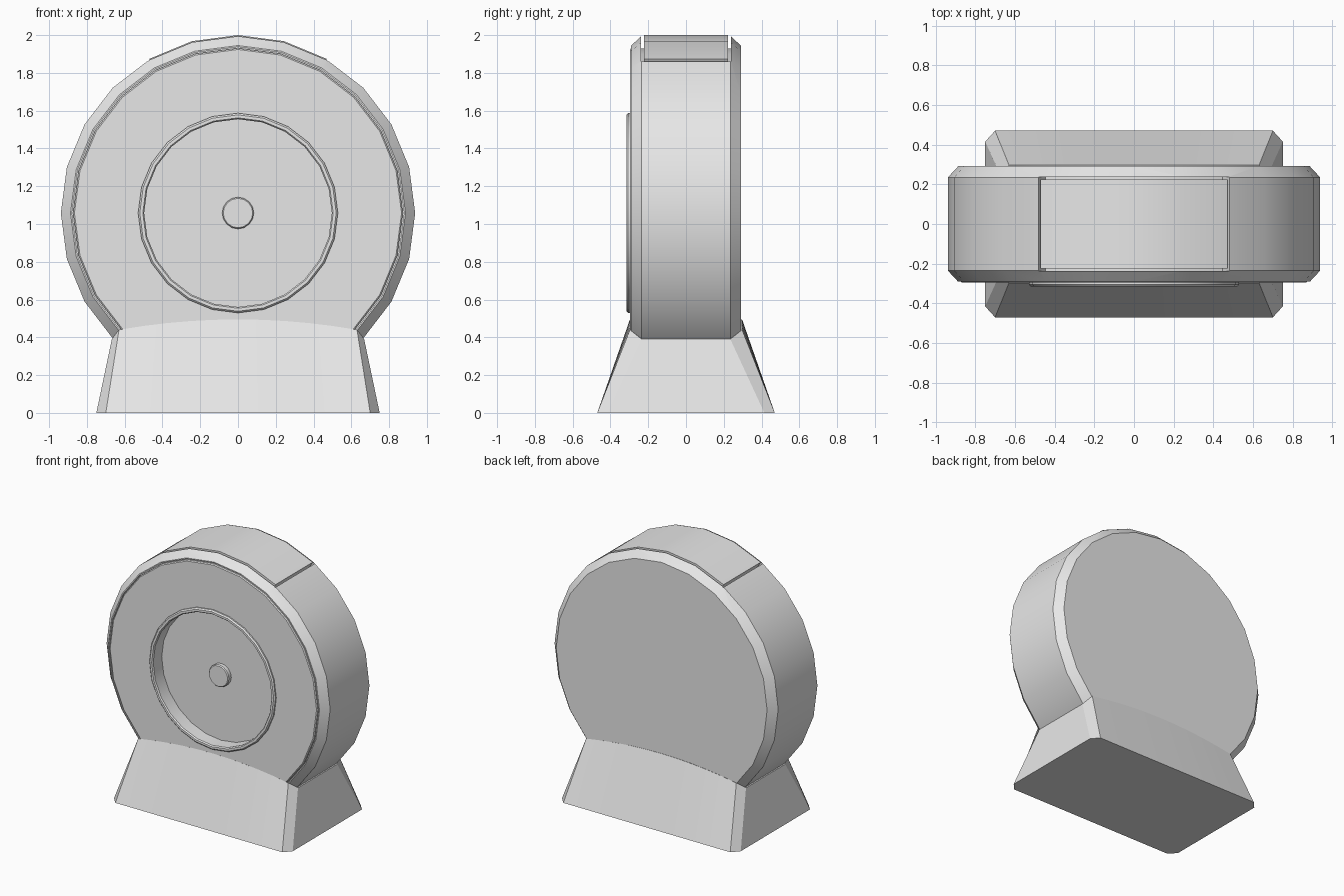
import bpy, bmesh, math

if "Cube" in bpy.data.objects:
    bpy.data.objects.remove(bpy.data.objects["Cube"], do_unlink=True)

CZ = 1.058      # height of the drum axis
SIDES = 24

grey = bpy.data.materials.new("light_grey")
grey.diffuse_color = (0.8, 0.8, 0.8, 1)
grey.use_nodes = True
grey.node_tree.nodes["Principled BSDF"].inputs["Base Color"].default_value = (0.8, 0.8, 0.8, 1)


def finish(name, bm):
    bmesh.ops.remove_doubles(bm, verts=bm.verts, dist=1e-5)
    bmesh.ops.recalc_face_normals(bm, faces=bm.faces)
    mesh = bpy.data.meshes.new(name)
    bm.to_mesh(mesh)
    bm.free()
    ob = bpy.data.objects.new(name, mesh)
    bpy.context.collection.objects.link(ob)
    mesh.materials.append(grey)
    return ob


def select(ob):
    bpy.ops.object.select_all(action='DESELECT')
    ob.select_set(True)
    bpy.context.view_layer.objects.active = ob


def smooth(ob):
    select(ob)
    bpy.ops.object.shade_smooth_by_angle(angle=math.radians(25))


def lathe(name, profile, closed=False, sides=SIDES):
    """Spin (radius, y) points round the drum axis; zero-radius ends become caps."""
    bm = bmesh.new()
    rings = []
    for r, y in profile:
        if r == 0:
            continue
        rings.append([bm.verts.new((r * math.cos(a), y, CZ + r * math.sin(a)))
                      for a in (2 * math.pi * i / sides for i in range(sides))])
    pairs = list(zip(rings, rings[1:]))
    if closed:
        pairs.append((rings[-1], rings[0]))
    for a, b in pairs:
        for i in range(sides):
            j = (i + 1) % sides
            bm.faces.new((a[i], a[j], b[j], b[i]))
    if not closed:
        bm.faces.new(rings[0])
        bm.faces.new(rings[-1])
    return finish(name, bm)


def arc_block(name, half_angle, r_in, r_out, half_y):
    """Curved block lying over the top of the drum."""
    bm = bmesh.new()
    loops = []
    for deg in (90 - half_angle, 75, 90, 105, 90 + half_angle):
        c, s = math.cos(math.radians(deg)), math.sin(math.radians(deg))
        loops.append([bm.verts.new((r * c, y, CZ + r * s)) for r, y in
                      ((r_in, -half_y), (r_out, -half_y), (r_out, half_y), (r_in, half_y))])
    for a, b in zip(loops, loops[1:]):
        for i in range(4):
            j = (i + 1) % 4
            bm.faces.new((a[i], a[j], b[j], b[i]))
    bm.faces.new(loops[0])
    bm.faces.new(loops[-1])
    return finish(name, bm)


# Drum casing with chamfered rims, a shallow panel seat and a round recess
casing = lathe("casing", [
    (0, 0.292), (0.885, 0.292), (0.938, 0.235), (0.938, -0.235), (0.887, -0.29),
    (0.879, -0.29), (0.879, -0.272), (0.50, -0.272), (0.50, -0.20), (0, -0.20)])

# Pocket in the top of the casing for the lid
cutter = arc_block("lid_pocket_cutter", 30.9, 0.87, 1.02, 0.237)
cutter.hide_render = True
select(casing)
cut = casing.modifiers.new("lid_pocket", 'BOOLEAN')
cut.operation = 'DIFFERENCE'
cut.solver = 'EXACT'
cut.object = cutter
bpy.ops.object.modifier_apply(modifier=cut.name)
bpy.data.objects.remove(cutter, do_unlink=True)
smooth(casing)

# Lid filling the pocket with a narrow gap
smooth(arc_block("lid", 30.0, 0.868, 0.942, 0.223))

# Front panel, window ring and centre knob
smooth(lathe("front_panel", [
    (0.873, -0.265), (0.873, -0.290), (0.866, -0.296), (0.515, -0.296), (0.515, -0.265)], True))
smooth(lathe("window_ring", [
    (0.529, -0.285), (0.529, -0.306), (0.520, -0.315), (0.504, -0.315),
    (0.497, -0.306), (0.497, -0.205), (0.510, -0.205), (0.510, -0.285)], True))
smooth(lathe("knob", [(0, -0.19), (0.084, -0.19), (0.084, -0.228), (0.078, -0.235), (0, -0.235)],
             sides=16))

# Flared foot: bottom outline lofted to an arched top that hugs the drum
bm = bmesh.new()
bottom, top = [], []
STEPS = 10
for side in (-1, 1):
    for i in range(STEPS + 1):
        t = (2 * i / STEPS - 1) * -side
        bottom.append(bm.verts.new((0.70 * t, 0.47 * side, 0)))
        top.append(bm.verts.new((0.63 * t, 0.297 * side, 0.44 + 0.055 * (1 - t * t))))
    # chamfered corners on the two short sides
    for s in (side, -side):
        bottom.append(bm.verts.new((-0.75 * side, 0.415 * s, 0)))
        top.append(bm.verts.new((-0.668 * side, 0.235 * s, 0.39)))
# the outline runs front to right, back to left
n = len(bottom)
for ring in (bottom, top):
    ring.sort(key=lambda v: math.atan2(v.co.y, v.co.x))
for i in range(n):
    j = (i + 1) % n
    bm.faces.new((bottom[i], bottom[j], top[j], top[i]))
bm.faces.new(bottom)
centre = bm.verts.new((0, 0, 0.40))
for i in range(n):
    bm.faces.new((top[i], top[(i + 1) % n], centre))
smooth(finish("base", bm))
